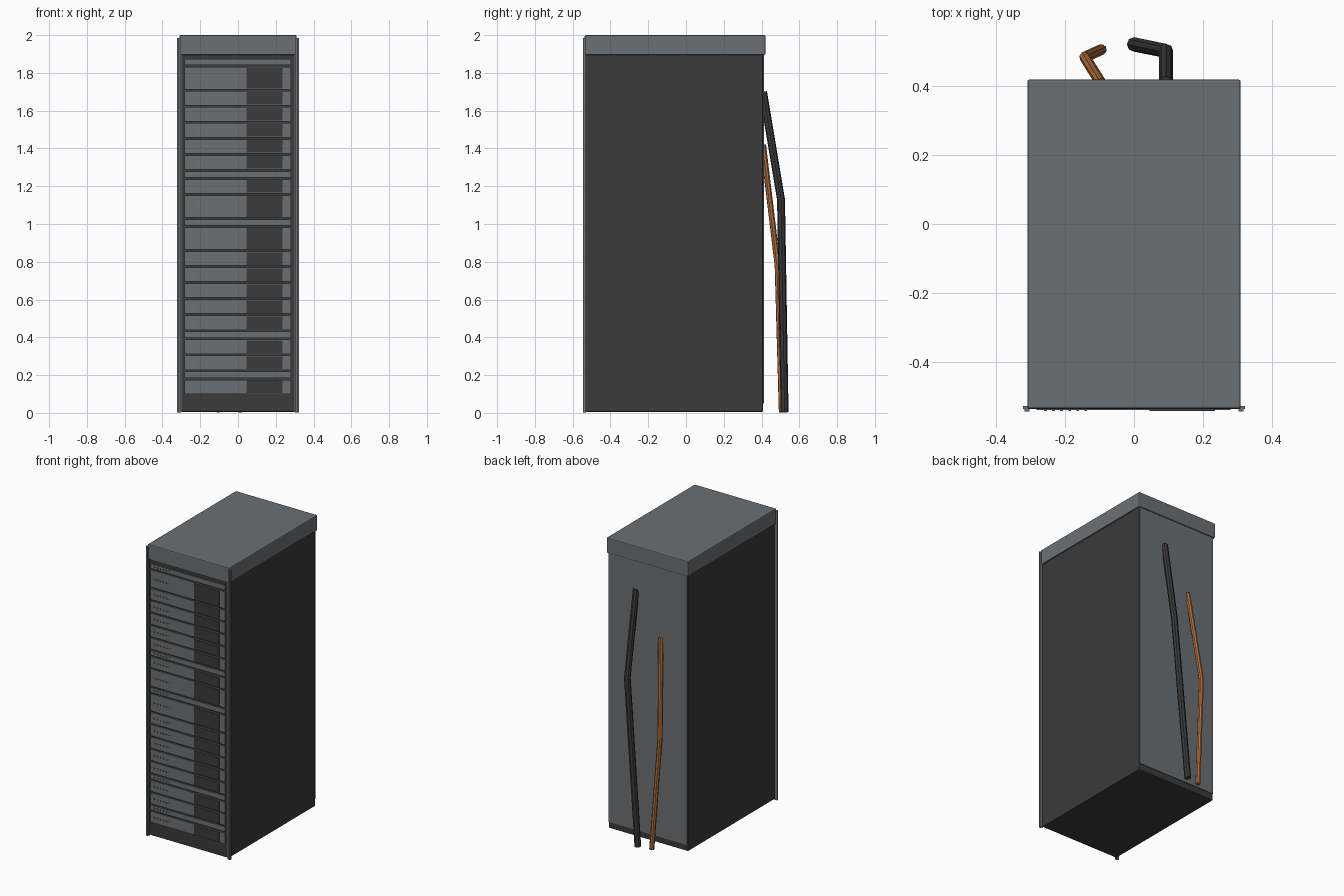
import bpy, bmesh
from mathutils import Matrix, Vector

if "Cube" in bpy.data.objects:
    bpy.data.objects.remove(bpy.data.objects["Cube"])


def material(name, rgb):
    m = bpy.data.materials.new(name)
    m.diffuse_color = (*rgb, 1)
    m.use_nodes = True
    m.node_tree.nodes["Principled BSDF"].inputs["Base Color"].default_value = m.diffuse_color
    return m


DARK = material("dark_charcoal", (0.043, 0.043, 0.043))
GREY = material("steel_grey", (0.150, 0.163, 0.172))
ORANGE = material("copper_orange", (0.47, 0.165, 0.045))


def boxes(name, specs, mat, bevel=0.0):
    """One object from (x0, x1, y0, y1, z0, z1) boxes."""
    bm = bmesh.new()
    for x0, x1, y0, y1, z0, z1 in specs:
        centre = Vector((x0 + x1, y0 + y1, z0 + z1)) / 2
        size = Matrix.Diagonal((x1 - x0, y1 - y0, z1 - z0, 1))
        bmesh.ops.create_cube(bm, size=1, matrix=Matrix.Translation(centre) @ size)
    me = bpy.data.meshes.new(name)
    bm.to_mesh(me)
    bm.free()
    me.materials.append(mat)
    ob = bpy.data.objects.new(name, me)
    bpy.context.collection.objects.link(ob)
    if bevel:
        mod = ob.modifiers.new("edge_bevel", 'BEVEL')
        mod.width = bevel
        mod.segments = 2
    return ob


def cable(name, points, radius, mat):
    """Eight-sided tube through straight segments."""
    cu = bpy.data.curves.new(name, 'CURVE')
    cu.dimensions = '3D'
    cu.bevel_depth = radius
    cu.bevel_resolution = 2
    cu.use_fill_caps = True
    sp = cu.splines.new('POLY')
    sp.points.add(len(points) - 1)
    for p, co in zip(sp.points, points):
        p.co = (*co, 1)
    sp.use_smooth = False
    cu.materials.append(mat)
    ob = bpy.data.objects.new(name, cu)
    bpy.context.collection.objects.link(ob)


# Cabinet shell
boxes("cabinet_body", [(-0.302, 0.302, -0.532, 0.408, 0.006, 1.90)], DARK, 0.006)
boxes("top_cap", [(-0.31, 0.31, -0.537, 0.42, 1.895, 2.0)], GREY, 0.006)
boxes("back_panel", [(-0.297, 0.297, 0.40, 0.413, 0.05, 1.896)], GREY)

# Front corner rails: a post and a thin flange on each side
rails = []
for s in (-1, 1):
    rails.append((*sorted((s * 0.304, s * 0.318)), -0.545, -0.529, 0.003, 1.985))
    rails.append((*sorted((s * 0.298, s * 0.322)), -0.537, -0.529, 0.003, 1.985))
boxes("corner_rails", rails, GREY)

# Rack units, listed from the top down as heights in slots
U = 0.04244
heights = [1, 3, 2, 2, 2, 2, 2, 1, 2, 3, 1, 3, 2, 2, 2, 2, 2, 1, 2, 2, 1, 2]
# Lit lamp columns for each unit
lit = {2: [0], 4: [2], 5: [4], 6: [2, 3], 7: [0], 8: [4], 9: [0, 2], 10: [2],
       12: [0], 13: [1], 14: [0], 15: [1], 16: [1], 17: [0, 3], 19: [1]}
units, vents, lamps_off, lamps_on = [], [], [], []
z = 1.878
for i, h in enumerate(heights):
    low = z - h * U
    units.append((-0.284, 0.28, -0.54, -0.52, low + 0.005, z - 0.005))
    if h > 1:
        vents.append((0.045, 0.236, -0.543, -0.535, low + 0.009, z - 0.009))
    mid = (z + low) / 2
    for c in range(6):
        x = -0.257 + 0.0233 * c
        spec = (x - 0.004, x + 0.004, -0.544, -0.538, mid - 0.004, mid + 0.004)
        (lamps_on if c in lit.get(i, []) else lamps_off).append(spec)
    z = low
boxes("rack_units", units, GREY)
boxes("vent_plates", vents, DARK)
boxes("unlit_lamps", lamps_off, GREY)
boxes("lit_lamps", lamps_on, ORANGE)

# Cables hanging behind the cabinet
cable("thick_cable", [(0.093, 0.408, 1.70), (0.093, 0.503, 1.13), (0.0, 0.522, 0.004)],
      0.021, DARK)
cable("thin_cable", [(-0.095, 0.408, 1.42), (-0.143, 0.485, 0.78), (-0.095, 0.507, 0.004)],
      0.016, ORANGE)
